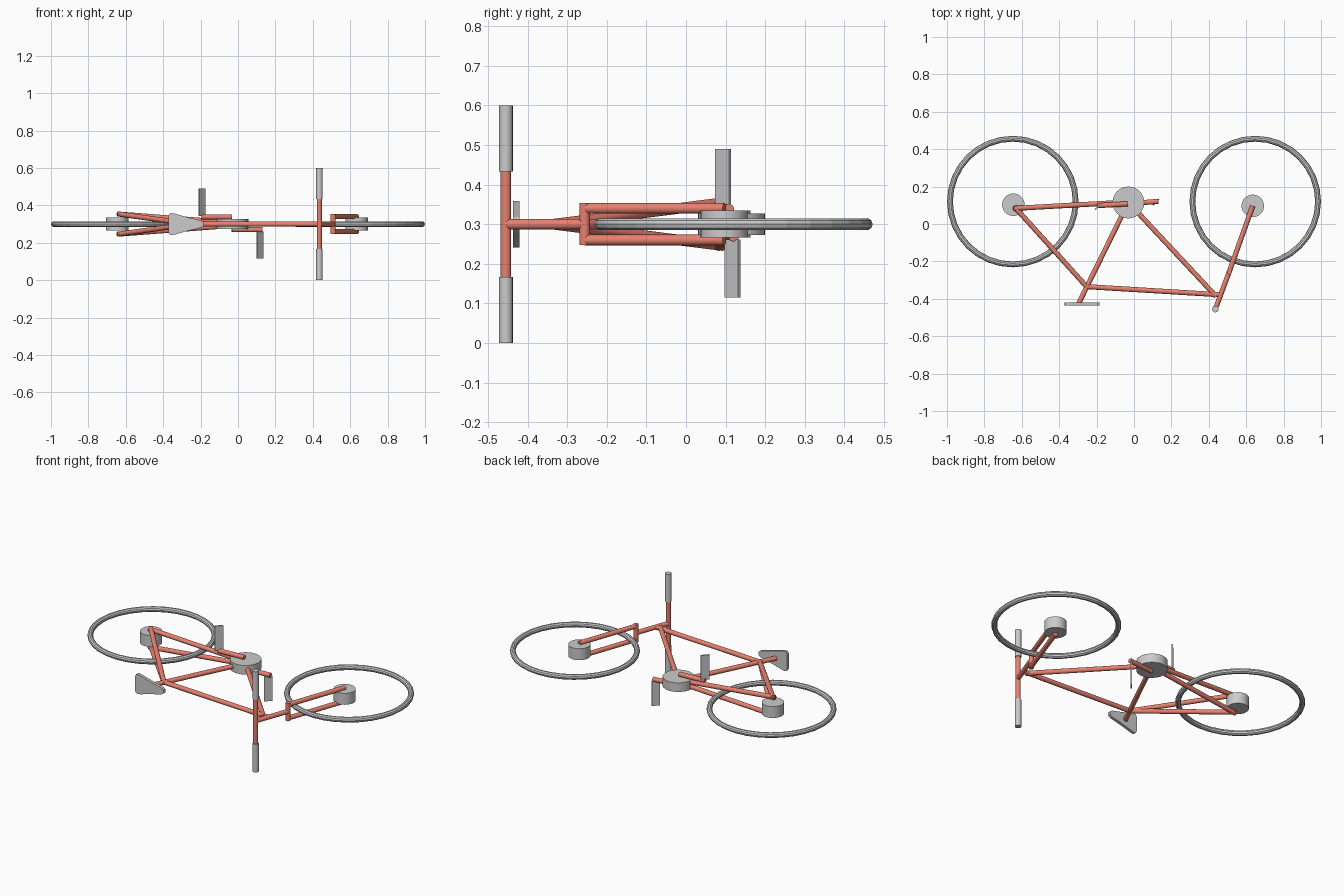
import bpy, bmesh, math
from mathutils import Vector, Matrix

if "Cube" in bpy.data.objects:
    bpy.data.objects.remove(bpy.data.objects["Cube"])

RED = bpy.data.materials.new("frame_red")
RED.diffuse_color = (0.80, 0.22, 0.16, 1)
RED.use_nodes = True
RED.node_tree.nodes["Principled BSDF"].inputs["Base Color"].default_value = RED.diffuse_color
MID = 0.30  # height of the bike's symmetry plane (it lies on its side)


def finish(bm, name, mat=None):
    me = bpy.data.meshes.new(name)
    bm.to_mesh(me)
    bm.free()
    ob = bpy.data.objects.new(name, me)
    bpy.context.collection.objects.link(ob)
    if mat:
        me.materials.append(mat)
    return ob


def tube(name, a, b, r=0.0135, mat=RED, sides=16):
    a, b = Vector(a), Vector(b)
    d = b - a
    m = Matrix.Translation((a + b) / 2) @ d.to_track_quat('Z', 'Y').to_matrix().to_4x4()
    bm = bmesh.new()
    bmesh.ops.create_cone(bm, cap_ends=True, segments=sides, radius1=r, radius2=r,
                          depth=d.length, matrix=m)
    ob = finish(bm, name, mat)
    for p in ob.data.polygons:
        p.use_smooth = len(p.vertices) == 4
    ob.data.set_sharp_from_angle(angle=math.radians(40))
    return ob


def disc(name, x, y, r, half):
    return tube(name, (x, y, MID - half), (x, y, MID + half), r, None, 32)


# wheels
for name, x in (("rear_wheel", -0.648), ("front_wheel", 0.648)):
    bpy.ops.mesh.primitive_torus_add(major_segments=32, minor_segments=10,
                                     major_radius=0.336, minor_radius=0.0155,
                                     location=(x, 0.12, MID))
    bpy.context.object.name = name

# hubs and chainring
disc("rear_hub", -0.645, 0.103, 0.06, 0.034)
disc("front_hub", 0.635, 0.097, 0.06, 0.034)
disc("chainring", -0.03, 0.115, 0.085, 0.027)

# main frame triangle
BB = (-0.03, 0.115, MID)
CLUSTER = (-0.253, -0.335, MID)
tube("seat_tube", BB, (-0.296, -0.425, MID))
tube("top_tube", CLUSTER, (0.458, -0.378, MID))
tube("down_tube", BB, (0.44, -0.388, MID))
tube("steerer", (0.435, -0.455, MID), (0.509, -0.256, MID))
tube("fork_crown", (0.509, -0.256, MID - 0.053), (0.509, -0.256, MID + 0.053))

# paired stays, fork legs and grips
for s, side in ((1, "left"), (-1, "right")):
    tube(side + "_chain_stay", (-0.04, 0.117, MID + s * 0.008), (-0.645, 0.083, MID + s * 0.054))
    tube(side + "_seat_stay", CLUSTER, (-0.64, 0.093, MID + s * 0.054))
    tube(side + "_fork_leg", (0.509, -0.256, MID + s * 0.04), (0.635, 0.097, MID + s * 0.04))
    tube(side + "_grip", (0.435, -0.455, MID + s * 0.133), (0.435, -0.455, MID + s * 0.3),
         0.0175, None)
tube("handlebar", (0.435, -0.455, MID - 0.14), (0.435, -0.455, MID + 0.14))

# cranks and flat pedals
for side, z, ex, ey, pz in (("left", 0.338, -0.195, 0.098, 0.417),
                            ("right", 0.270, 0.13, 0.121, 0.188)):
    tube(side + "_crank", (-0.033, 0.108, z), (ex, ey, z))
    bm = bmesh.new()
    px = ex + (0.003 if side == "left" else -0.013)
    m = (Matrix.Translation((px, ey - 0.004, pz)) @ Matrix.Rotation(math.radians(48), 4, 'Z')
         @ Matrix.Diagonal((0.047, 0.008, 0.146, 1)))
    bmesh.ops.create_cube(bm, size=1, matrix=m)
    finish(bm, side + "_pedal")

# saddle: tapered outline extruded to a thin slab
half = [(-0.372, 0.044), (-0.366, 0.056), (-0.354, 0.059), (-0.335, 0.055), (-0.30, 0.045),
        (-0.26, 0.034), (-0.22, 0.025), (-0.195, 0.018), (-0.185, 0.010)]
outline = half + [(x, -w) for x, w in reversed(half)]
bm = bmesh.new()
face = bm.faces.new([bm.verts.new((x, -0.437, MID + w)) for x, w in outline])
ext = bmesh.ops.extrude_face_region(bm, geom=[face])
bmesh.ops.translate(bm, vec=(0, 0.017, 0),
                    verts=[v for v in ext["geom"] if isinstance(v, bmesh.types.BMVert)])
bmesh.ops.recalc_face_normals(bm, faces=bm.faces)
finish(bm, "saddle")
